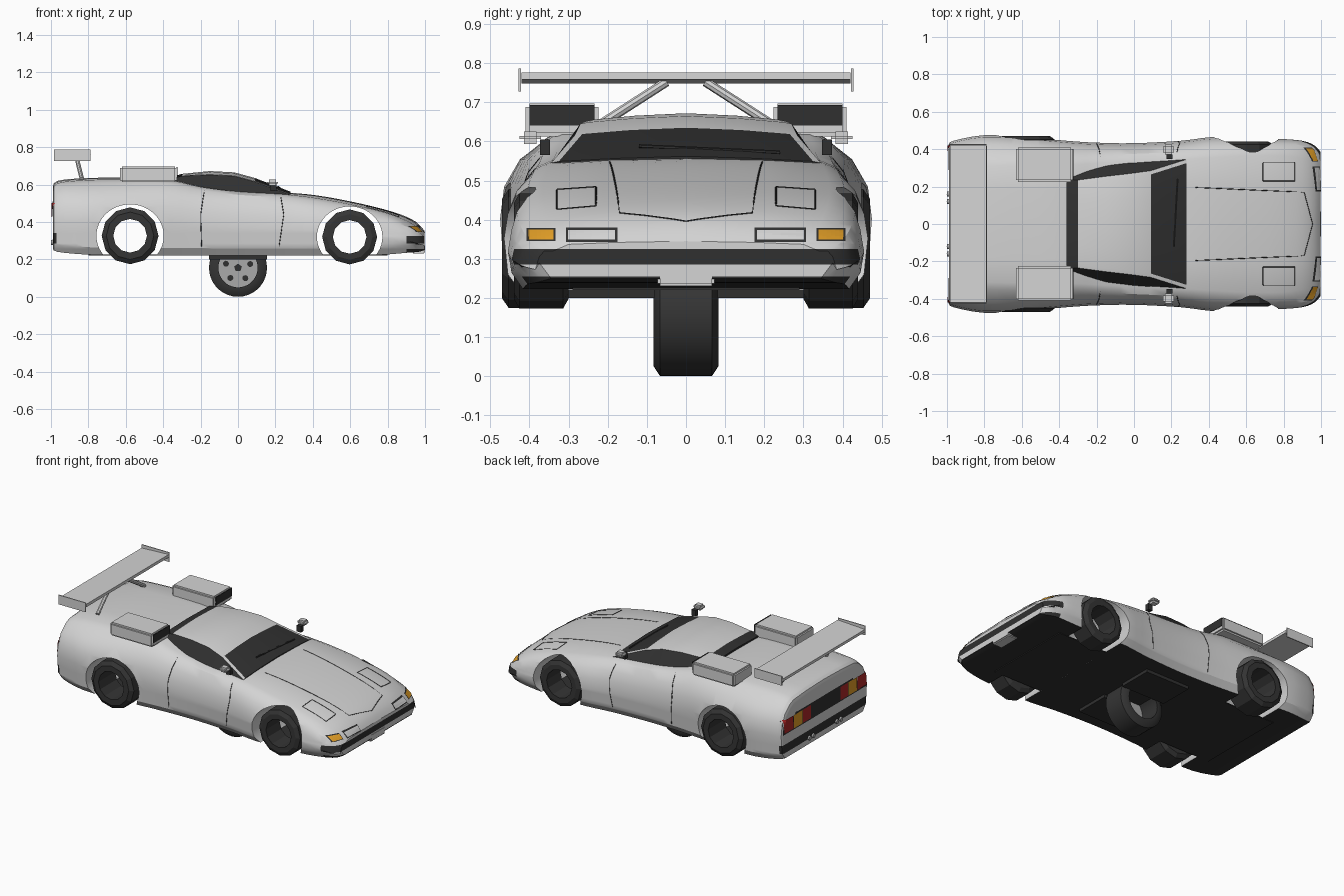
import bpy, bmesh, math
from mathutils import Vector, Matrix
from mathutils.bvhtree import BVHTree

if "Cube" in bpy.data.objects:
    bpy.data.objects.remove(bpy.data.objects["Cube"])


def material(name, r, g, b):
    m = bpy.data.materials.new(name)
    m.use_nodes = True
    m.diffuse_color = (r, g, b, 1)
    m.node_tree.nodes["Principled BSDF"].inputs["Base Color"].default_value = (r, g, b, 1)
    return m


PAINT = material("silver paint", .66, .66, .66)
TRIM = material("black trim", .03, .03, .03)
TYRE = material("tyre rubber", .035, .035, .035)
AMBER = material("amber lens", .75, .34, .02)
RED = material("red lens", .42, .02, .02)
RIM = material("grey metal", .4, .4, .4)


def finish(name, bm, mats, smooth=None):
    me = bpy.data.meshes.new(name)
    bm.to_mesh(me)
    bm.free()
    ob = bpy.data.objects.new(name, me)
    bpy.context.collection.objects.link(ob)
    for m in mats:
        me.materials.append(m)
    if smooth:
        shade(ob, smooth)
    return ob


def shade(ob, angle):
    bpy.ops.object.select_all(action='DESELECT')
    ob.select_set(True)
    bpy.context.view_layer.objects.active = ob
    bpy.ops.object.shade_smooth_by_angle(angle=math.radians(angle))


def box(name, centre, size, mat, bevel=0, tilt=0):
    bm = bmesh.new()
    bmesh.ops.create_cube(bm, size=1)
    bmesh.ops.scale(bm, vec=size, verts=bm.verts)
    if bevel:
        bmesh.ops.bevel(bm, geom=bm.edges[:], offset=bevel, segments=2, affect='EDGES')
    bmesh.ops.rotate(bm, matrix=Matrix.Rotation(tilt, 3, 'Y'), verts=bm.verts)
    bmesh.ops.translate(bm, vec=centre, verts=bm.verts)
    return finish(name, bm, [mat], 40 if bevel else None)


def rod(name, a, b, radius, mat, segs=12):
    a, b = Vector(a), Vector(b)
    bm = bmesh.new()
    bmesh.ops.create_cone(bm, cap_ends=True, segments=segs, radius1=radius, radius2=radius, depth=(b - a).length)
    turn = (b - a).to_track_quat('Z', 'Y').to_matrix().to_4x4()
    bmesh.ops.transform(bm, matrix=Matrix.Translation((a + b) / 2) @ turn, verts=bm.verts)
    return finish(name, bm, [mat], 40)


def loft(stations, section):
    # Joins mirrored half sections along x and caps both ends
    bm = bmesh.new()
    rings = []
    for st in stations:
        half = section(*st[1:])
        pts = half + [(-y, z) for y, z in half[-2:0:-1]]
        rings.append([bm.verts.new((st[0], y, z)) for y, z in pts])
    for a, b in zip(rings, rings[1:]):
        for i in range(len(a)):
            j = (i + 1) % len(a)
            bm.faces.new((a[i], a[j], b[j], b[i]))
    bm.faces.new(rings[0])
    bm.faces.new(rings[-1])
    bmesh.ops.recalc_face_normals(bm, faces=bm.faces)
    return bm


def spline(rows, steps=3):
    rows = [Vector(r) for r in rows]
    out = []
    for i in range(len(rows) - 1):
        p0, p1, p2, p3 = (rows[max(0, min(len(rows) - 1, i + k))] for k in (-1, 0, 1, 2))
        for s in range(steps):
            t = s / steps
            out.append(p1 + (p2 - p0) * t / 2 + (p0 * 2 - p1 * 5 + p2 * 4 - p3) * t * t / 2
                       + (p1 * 3 - p0 - p2 * 3 + p3) * t ** 3 / 2)
    return out + [rows[-1]]


# Body: x, bottom height, widest half width, shoulder half width, shoulder height, top height
BODY = [(-.99, .26, .425, .33, .56, .58), (-.965, .24, .445, .33, .605, .62),
        (-.8, .225, .475, .33, .622, .635), (-.58, .22, .465, .335, .625, .636),
        (-.36, .22, .445, .335, .62, .628), (-.2, .22, .435, .345, .585, .595),
        (0, .22, .432, .355, .56, .57), (.25, .22, .445, .365, .545, .558),
        (.42, .22, .465, .375, .525, .542), (.6, .22, .462, .385, .492, .51),
        (.78, .225, .455, .385, .45, .468), (.9, .235, .445, .37, .405, .428),
        (.965, .24, .42, .35, .365, .388), (.998, .25, .385, .32, .335, .345)]


def body_section(zb, wm, ws, zs, zt):
    zm = (zb + zs) / 2
    return [(0, zb), (wm - .04, zb), (wm - .01, zb + .04), (wm, zm - .02),
            (wm - .01, zm + (zs - zm) * .3), (ws + .65 * (wm - ws), zm + (zs - zm) * .65),
            (ws + .02, zs - .015), (ws - .02, zs + .002), (ws * .55, zt - (zt - zs) * .3), (0, zt)]


bm = loft(spline(BODY), body_section)
for axis, cuts in ((2, (.255, .285, .325, .34)), (0, (.9, -.97))):
    for c in cuts:
        n = Vector((0, 0, 0))
        n[axis] = 1
        bmesh.ops.bisect_plane(bm, geom=bm.verts[:] + bm.edges[:] + bm.faces[:], plane_co=n * c, plane_no=n)
# Black bumper bands, air dam and floor
for f in bm.faces:
    x, y, z = f.calc_center_median()
    front = x > .9 and (.285 < z < .325 or z < .255)
    rear = x < -.97 and .285 < z < .34
    f.material_index = int(front or rear or f.normal.z < -.8)
skin = BVHTree.FromBMesh(bm)
body = finish("body", bm, [PAINT, TRIM])

# Wheel arches cut right through the shell
WHEELS = (("front", .597, .32, .147, .44), ("rear", -.577, .326, .152, .47))
for end, x, z, r, outer in WHEELS:
    cutter = rod(end + "_arch_cutter", (0, -1, 0), (0, 1, 0), 1, PAINT, 48)
    cutter.data.transform(Matrix.Translation((x, 0, z)) @ Matrix.Diagonal((r + .028, 1, r + .016, 1)))
    cutter.hide_render = True
    cutter.hide_set(True)
    mod = body.modifiers.new(end + " arch", 'BOOLEAN')
    mod.object = cutter
    mod.operation = 'DIFFERENCE'
    mod.solver = 'EXACT'
bpy.context.view_layer.objects.active = body
for mod in list(body.modifiers):
    bpy.ops.object.modifier_apply(modifier=mod.name)
shade(body, 32)
box("floor_pan", (0, 0, .224), (1.6, .58, .006), TRIM)

# Cabin: x, base half width, base height, roof half width, roof edge height, roof height
CABIN = [(-.36, .26, .6, .235, .63, .64), (-.3, .29, .58, .235, .645, .657),
         (-.15, .325, .56, .255, .652, .672), (-.02, .34, .545, .27, .645, .665),
         (.09, .35, .535, .285, .615, .635), (.28, .365, .52, .345, .545, .562)]


def cabin_section(wb, zb, wr, zr, zt):
    return [(0, zb), (wb, zb), (wr, zr), (wr - .02, zr + .004), (wr * .5, zt - (zt - zr) * .3), (0, zt)]


bm = loft(CABIN, cabin_section)
for f in bm.faces:
    x, y, z = f.calc_center_median()
    glass = abs(f.normal.y) > .5 or x < -.3 or (x > .09 and abs(y) < .27)
    f.material_index = int(glass)
finish("cabin", bm, [PAINT, TRIM], 25)
rod("wiper", (.215, -.12, .588), (.235, .24, .572), .005, TRIM, 6)


# Tyres and wheels
def tyre(name, centre, r, inner, width, segs):
    h = width / 2
    prof = [(inner, -h), (r - .025, -h), (r, -h * .8), (r, h * .8), (r - .025, h), (inner, h)]
    bm = bmesh.new()
    rings = [[bm.verts.new((centre[0] + q * math.cos(a), centre[1] + y, centre[2] + q * math.sin(a)))
              for q, y in prof] for a in (2 * math.pi * k / segs for k in range(segs))]
    for k in range(segs):
        a, b = rings[k], rings[(k + 1) % segs]
        for i in range(len(prof)):
            j = (i + 1) % len(prof)
            bm.faces.new((a[i], a[j], b[j], b[i]))
    bmesh.ops.recalc_face_normals(bm, faces=bm.faces)
    return finish(name, bm, [TYRE], 40 if segs > 20 else None)


for s, side in ((1, "left"), (-1, "right")):
    for end, x, z, r, outer in WHEELS:
        tyre(f"{end}_{side}_tyre", (x, s * (.3 + outer) / 2, z), r, .09, outer - .3, 12)
tyre("centre_tyre", (0, 0, .155), .155, .105, .165, 36)
rod("centre_rim", (0, -.07, .155), (0, -.05, .155), .106, RIM, 36)
rod("centre_hub", (0, -.076, .155), (0, -.06, .155), .022, TRIM, 5)
for k in range(5):
    a = 2 * math.pi * k / 5 + .3
    x, z = .068 * math.cos(a), .155 + .068 * math.sin(a)
    rod("rim_hole", (x, -.073, z), (x, -.06, z), .016, TRIM)

# Rear wing
box("wing", (-.885, 0, .762), (.195, .84, .018), PAINT, 0, -.05)
for s in (1, -1):
    box("wing_endplate", (-.885, s * .425, .757), (.195, .006, .06), PAINT)
    rod("wing_strut", (-.865, s * .05, .752), (-.835, s * .24, .63), .012, PAINT, 8)
    # Roof-side intakes, mirrors and hatch doors
    box("intake", (-.478, s * .317, .655), (.305, .186, .085), PAINT, .01)
    box("intake_mouth", (-.325, s * .317, .667), (.005, .166, .052), TRIM)
    box("mirror", (.185, s * .398, .61), (.06, .055, .032), PAINT, .012)
    box("mirror_stalk", (.19, s * .36, .585), (.03, .025, .04), TRIM)
    box("hatch_door", (0, s * .19, .21), (.31, .22, .02), TRIM)
    for y in (.12, .16):
        rod("exhaust", (-.94, s * y, .295), (-1, s * y, .29), .014, RIM)
box("front_plate", (.965, 0, .256), (.07, .145, .05), PAINT, .006)


# Lamp plates that follow the body, facing forward or backward
def patch(name, mat, way, y0, y1, z0, z1, lift=.004, n=6):
    bm = bmesh.new()
    grid = []
    for i in range(n + 1):
        for j in range(n + 1):
            p = Vector((way * 2, y0 + (y1 - y0) * i / n, z0 + (z1 - z0) * j / n))
            hit = skin.ray_cast(p, Vector((-way, 0, 0)))[0]
            if hit is None:
                hit = skin.find_nearest(Vector((way * .96, p.y, p.z)))[0]
            grid.append(bm.verts.new(hit + Vector((way * lift, 0, 0))))
    for i in range(n):
        for j in range(n):
            a = i * (n + 1) + j
            quad = [grid[a], grid[a + n + 1], grid[a + n + 2], grid[a + 1]]
            bm.faces.new(quad if way > 0 else quad[::-1])
    finish(name, bm, [mat])


def lamp(name, mat, way, s, a, b, z0, z1, lift=.004):
    patch(name, mat, way, min(s * a, s * b), max(s * a, s * b), z0, z1, lift)


for s in (1, -1):
    lamp("front_lamp_frame", TRIM, 1, s, .175, .307, .343, .38, .003)
    lamp("front_lamp", PAINT, 1, s, .181, .301, .349, .374, .006)
    lamp("indicator_frame", TRIM, 1, s, .333, .408, .346, .379, .003)
    lamp("indicator", AMBER, 1, s, .338, .403, .35, .375, .006)
    for mat, a, b in ((RED, .42, .325), (AMBER, .32, .235), (RED, .23, .15)):
        lamp("tail_lamp", mat, -1, s, a, b, .415, .5, .006)
patch("tail_panel", TRIM, -1, -.425, .425, .405, .508, .002)
patch("rear_plate", PAINT, -1, -.09, .09, .345, .4)


# Panel gaps drawn as fine lines on the skin
def seam(name, pts, ray):
    ray = Vector(ray)
    path = []
    for a, b in zip(pts, pts[1:]):
        for k in range(9):
            hit = skin.ray_cast(Vector(a).lerp(Vector(b), k / 8) - ray * 2, ray)[0]
            if hit:
                path.append(hit)
    cu = bpy.data.curves.new(name, 'CURVE')
    cu.dimensions = '3D'
    cu.bevel_depth = .0022
    cu.bevel_resolution = 0
    sp = cu.splines.new('POLY')
    sp.points.add(len(path) - 1)
    for p, co in zip(sp.points, path):
        p.co = (*co, 1)
    cu.materials.append(TRIM)
    bpy.context.collection.objects.link(bpy.data.objects.new(name, cu))


DOWN = (0, 0, -1)
for s in (1, -1):
    seam("hood_seam", [(.33, s * .195, 0), (.91, s * .17, 0), (.955, 0, 0)], DOWN)
    seam("popup_lamp_seam", [(x, s * y, 0) for x, y in ((.69, .23), (.86, .23), (.86, .33), (.69, .33), (.69, .23))], DOWN)
    seam("door_front_seam", [(.23, 0, .53), (.245, 0, .44), (.22, 0, .27)], (0, -s, 0))
    seam("door_rear_seam", [(-.18, 0, .57), (-.2, 0, .44), (-.195, 0, .27)], (0, -s, 0))
